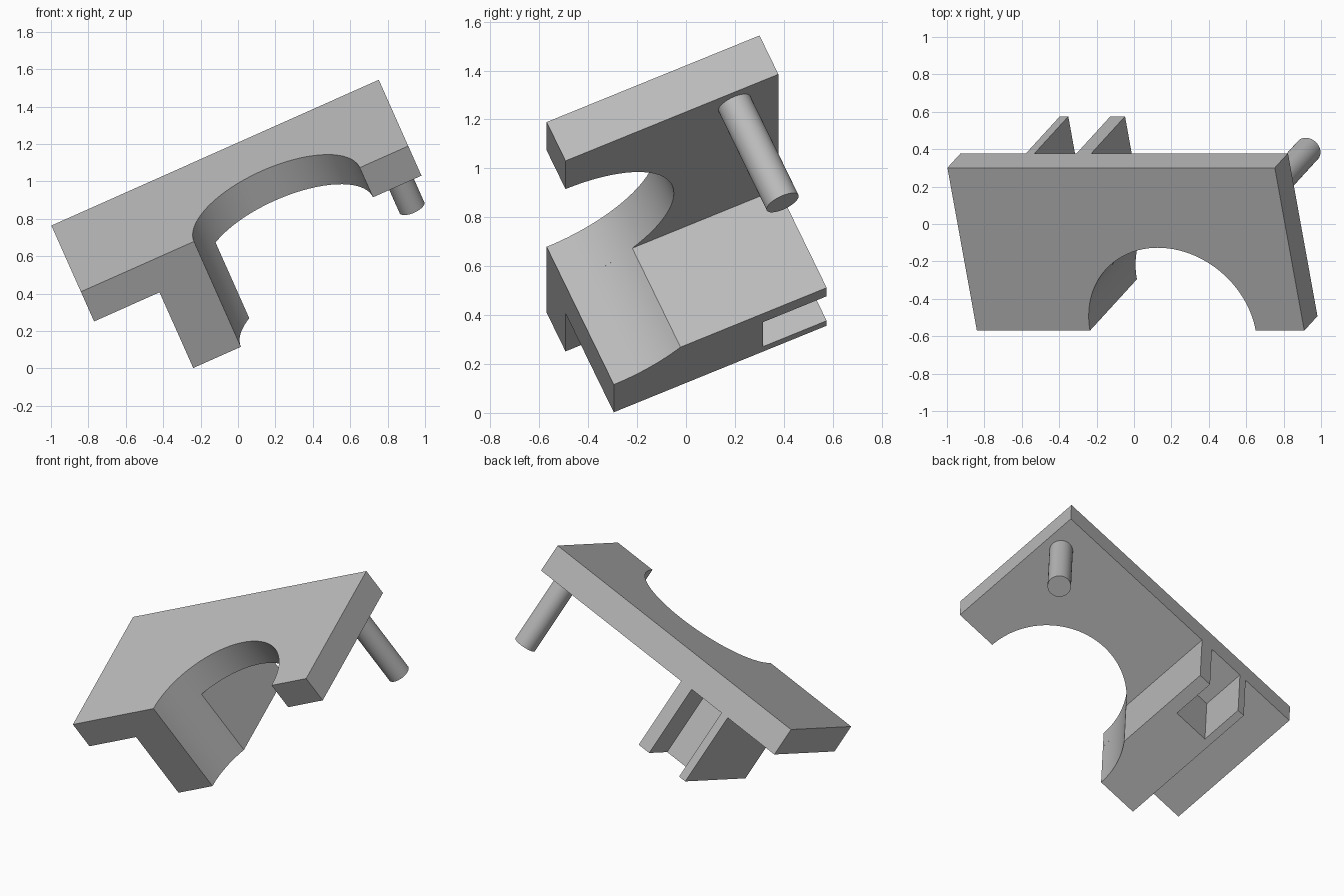
import bpy
import bmesh
from math import sin, cos, pi, acos, radians
from mathutils import Matrix

cube = bpy.data.objects.get("Cube")
if cube:
    bpy.data.objects.remove(cube, do_unlink=True)

# One neutral grey for the whole bracket
grey = bpy.data.materials.new("neutral grey")
grey.use_nodes = True
colour = (0.5, 0.5, 0.5, 1)
grey.diffuse_color = colour
grey.node_tree.nodes["Principled BSDF"].inputs["Base Color"].default_value = colour

# Main sizes in the bracket's own tilted frame (origin at the plate's top front left corner)
LENGTH, WIDTH, THICK, DEPTH = 1.916, 0.953, 0.19, 0.675
CUT_X, CUT_R = 1.147, 0.485
BLOCK_L, BLOCK_R = 0.383, 0.765
TILT = (Matrix.Translation((-0.84, -0.57, 0.41))
        @ Matrix.Rotation(radians(-24), 4, 'Y') @ Matrix.Rotation(radians(24), 4, 'X'))


def arc(cx, cy, r, start, end, steps):
    angles = [start + (end - start) * i / steps for i in range(steps + 1)]
    return [(cx + r * cos(t), cy + r * sin(t)) for t in angles]


def extrude(name, outline, low, high):
    """Turn a flat outline into a solid between two heights, then tilt it."""
    bm = bmesh.new()
    face = bm.faces.new([bm.verts.new((x, y, low)) for x, y in outline])
    new = bmesh.ops.extrude_face_region(bm, geom=[face], use_keep_orig=True)["geom"]
    bmesh.ops.translate(bm, vec=(0, 0, high - low),
                        verts=[v for v in new if isinstance(v, bmesh.types.BMVert)])
    bmesh.ops.recalc_face_normals(bm, faces=bm.faces)
    mesh = bpy.data.meshes.new(name)
    bm.to_mesh(mesh)
    bm.free()
    mesh.materials.append(grey)
    obj = bpy.data.objects.new(name, mesh)
    bpy.context.collection.objects.link(obj)
    obj.matrix_world = TILT
    bpy.ops.object.select_all(action='DESELECT')
    obj.select_set(True)
    bpy.context.view_layer.objects.active = obj
    bpy.ops.object.shade_smooth_by_angle(angle=radians(30))
    return obj


# Plate with a half-round cutout in its front edge
extrude("plate",
        [(0, 0)] + arc(CUT_X, 0, CUT_R, pi, 0, 48) + [(LENGTH, 0), (LENGTH, WIDTH), (0, WIDTH)],
        -THICK, 0)

# Block under the plate: rounded by the cutout, slotted at the back into two fins
slot_l, slot_r, slot_y = 0.433, 0.679, 0.668
block_end = acos((BLOCK_R - CUT_X) / CUT_R)
extrude("slotted_block",
        [(BLOCK_L, 0)] + arc(CUT_X, 0, CUT_R, pi, block_end, 12)
        + [(BLOCK_R, WIDTH), (slot_r, WIDTH), (slot_r, slot_y),
           (slot_l, slot_y), (slot_l, WIDTH), (BLOCK_L, WIDTH)],
        -DEPTH, -THICK)

# Round pin at the far corner
extrude("pin", arc(1.80, 0.756, 0.072, 0, 2 * pi, 40)[:-1], -DEPTH, -THICK)
